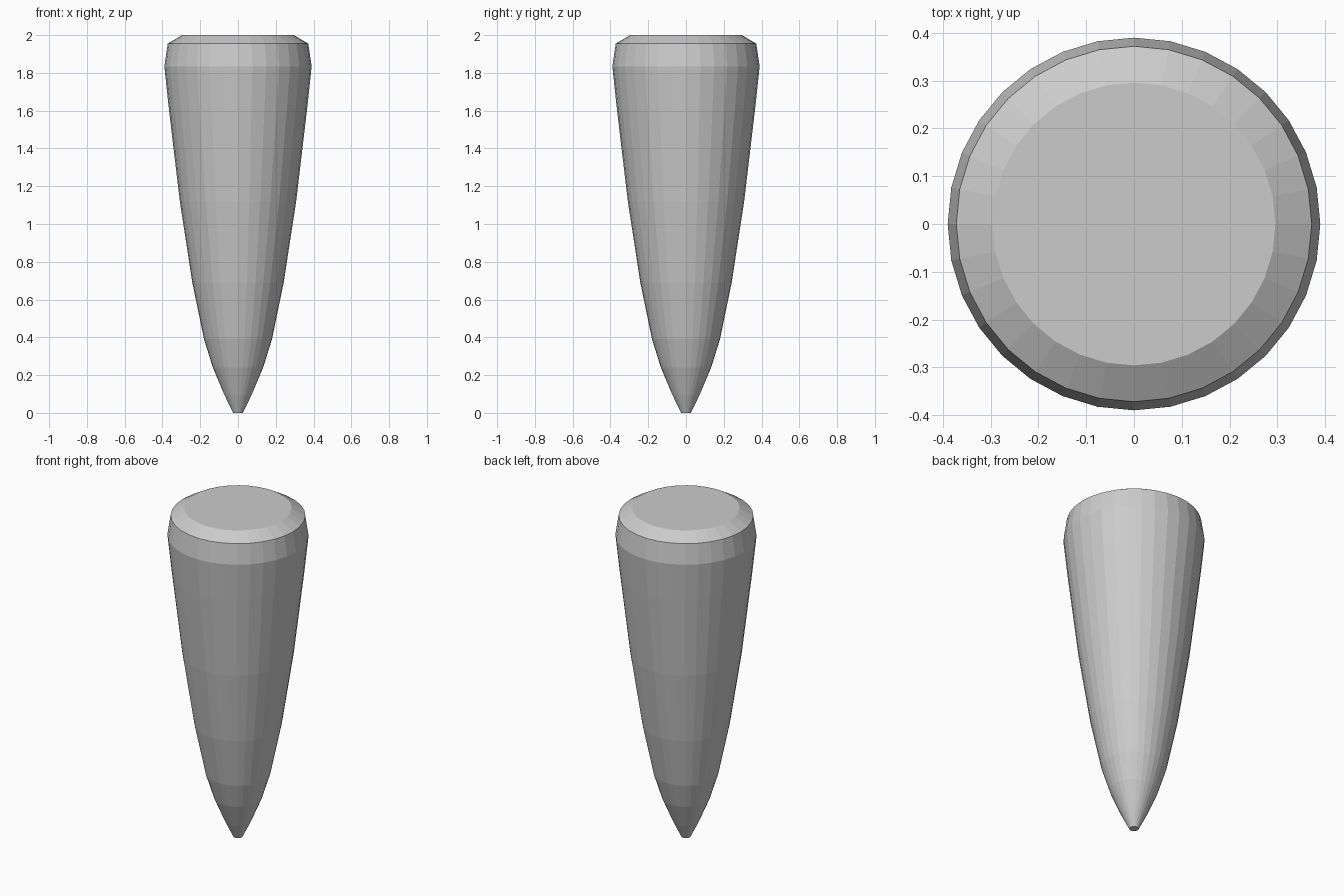
import bpy, bmesh, math

if "Cube" in bpy.data.objects:
    bpy.data.objects.remove(bpy.data.objects["Cube"])

# Radius / height profile from the blunt tip up to the bevelled top
PROFILE = [(0.026, 0.0), (0.072, 0.095), (0.133, 0.24), (0.18, 0.39),
           (0.242, 0.69), (0.308, 1.12), (0.366, 1.61), (0.39, 1.835),
           (0.372, 1.955), (0.296, 2.0)]
SIDES = 32


def lathe(name, profile, sides):
    bm = bmesh.new()
    rings = []
    for r, z in profile:
        rings.append([bm.verts.new((r * math.cos(2 * math.pi * i / sides),
                                    r * math.sin(2 * math.pi * i / sides), z))
                      for i in range(sides)])
    for low, high in zip(rings, rings[1:]):
        for i in range(sides):
            j = (i + 1) % sides
            bm.faces.new((low[i], low[j], high[j], high[i]))
    # End caps
    bm.faces.new(rings[0][::-1])
    bm.faces.new(rings[-1])
    mesh = bpy.data.meshes.new(name)
    bm.to_mesh(mesh)
    bm.free()
    obj = bpy.data.objects.new(name, mesh)
    bpy.context.collection.objects.link(obj)
    return obj


# Tapered stake body, flat shaded
lathe("tapered_stake", PROFILE, SIDES)
